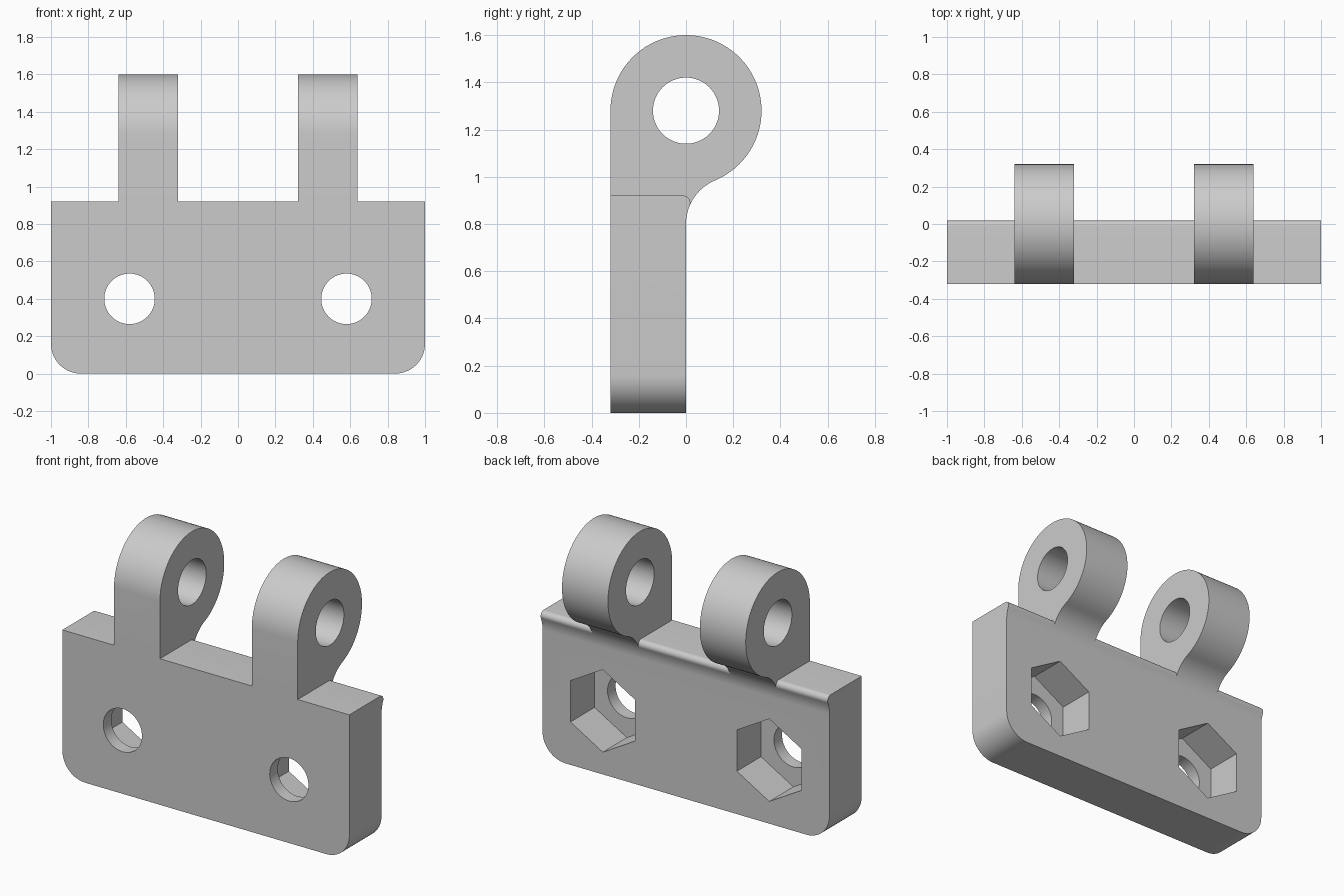
import bpy, bmesh
from math import sin, cos, pi, radians, atan2, sqrt
from mathutils import Matrix

if "Cube" in bpy.data.objects:
    bpy.data.objects.remove(bpy.data.objects["Cube"])

grey = bpy.data.materials.new("plain grey")
grey.use_nodes = True
COLOUR = (0.6, 0.6, 0.6, 1)
grey.diffuse_color = COLOUR
grey.node_tree.nodes["Principled BSDF"].inputs["Base Color"].default_value = COLOUR

FRONT, TOP = -0.32, 0.92           # front face and plate top
EYE_Z, EYE_R = 1.28, 0.32          # hinge eye
FIL_Y, FIL_Z, FIL_R = 0.2, 0.8, 0.2  # concave fillet under the eye
LIP_R = 0.03                       # rounded top back edge of the plate


def arc(y, z, r, a, b, n):
    return [(y + r * cos(a + (b - a) * i / n), z + r * sin(a + (b - a) * i / n))
            for i in range(n + 1)]


def add_object(name, bm):
    bmesh.ops.recalc_face_normals(bm, faces=bm.faces)
    mesh = bpy.data.meshes.new(name)
    bm.to_mesh(mesh)
    bm.free()
    mesh.materials.append(grey)
    ob = bpy.data.objects.new(name, mesh)
    bpy.context.collection.objects.link(ob)
    return ob


def extrude_profile(points, x0, x1):
    """Solid from a (y, z) outline swept along x."""
    bm = bmesh.new()
    face = bm.faces.new([bm.verts.new((x0, y, z)) for y, z in points])
    new = bmesh.ops.extrude_face_region(bm, geom=[face])["geom"]
    moved = [v for v in new if isinstance(v, bmesh.types.BMVert)]
    bmesh.ops.translate(bm, verts=moved, vec=(x1 - x0, 0, 0))
    return bm


def prism(name, sides, r, depth, matrix):
    bm = bmesh.new()
    bmesh.ops.create_cone(bm, cap_ends=True, segments=sides, radius1=r,
                          radius2=r, depth=depth, matrix=matrix)
    ob = add_object(name, bm)
    ob.hide_render = True
    return ob


def cut(ob, cutter):
    bpy.context.view_layer.objects.active = ob
    mod = ob.modifiers.new("cut", "BOOLEAN")
    mod.operation, mod.solver, mod.object = "DIFFERENCE", "EXACT", cutter
    bpy.ops.object.modifier_apply(modifier=mod.name)
    bpy.data.objects.remove(cutter)


def smooth(ob):
    bpy.ops.object.select_all(action="DESELECT")
    ob.select_set(True)
    bpy.context.view_layer.objects.active = ob
    bpy.ops.object.shade_smooth_by_angle(angle=radians(25))


# Lip circle touches both the plate top and the fillet
lip_z = TOP - LIP_R
lip_y = FIL_Y - sqrt((FIL_R + LIP_R) ** 2 - (lip_z - FIL_Z) ** 2)
touch = atan2(lip_z - FIL_Z, lip_y - FIL_Y)
eye_touch = atan2(EYE_Z - FIL_Z, -FIL_Y)
lip = arc(lip_y, lip_z, LIP_R, touch - pi, pi / 2, 12)

# Base plate with rounded lower corners
outline = [(FRONT, 0), (0, 0)] + arc(FIL_Y, FIL_Z, FIL_R, pi, touch, 8)[:-1]
outline += lip + [(FRONT, TOP)]
bm = extrude_profile(outline, -1, 1)
corners = [e for e in bm.edges if all(v.co.z < 0.001 for v in e.verts)
           and abs(e.verts[0].co.x - e.verts[1].co.x) < 0.001]
bmesh.ops.bevel(bm, geom=corners, offset=0.16, segments=14, profile=0.5,
                affect="EDGES")
plate = add_object("base_plate", bm)

# Bolt holes and hexagonal nut pockets in the back
along_y = Matrix.Rotation(pi / 2, 4, "X")
for side in (-1, 1):
    place = Matrix.Translation((side * 0.58, 0, 0.4)) @ along_y
    cut(plate, prism("bolt_cutter", 64, 0.135, 2, place))
    place = Matrix.Translation((side * 0.58, 0.005, 0.4)) @ along_y
    cut(plate, prism("nut_cutter", 6, 0.26, 0.49, place))
smooth(plate)

# Hinge lugs, with an eye, resting on the plate top and lip
lug_outline = [(FRONT, TOP)] + lip[::-1]
lug_outline += arc(FIL_Y, FIL_Z, FIL_R, touch, eye_touch, 12)[1:]
lug_outline += arc(0, EYE_Z, EYE_R, eye_touch - pi, pi, 56)[1:]
for side, name in ((-1, "right_lug"), (1, "left_lug")):
    lug = add_object(name, extrude_profile(lug_outline, side * 0.32, side * 0.64))
    place = Matrix.Translation((side * 0.48, 0, EYE_Z)) @ Matrix.Rotation(pi / 2, 4, "Y")
    cut(lug, prism("eye_cutter", 64, 0.14, 1, place))
    smooth(lug)
